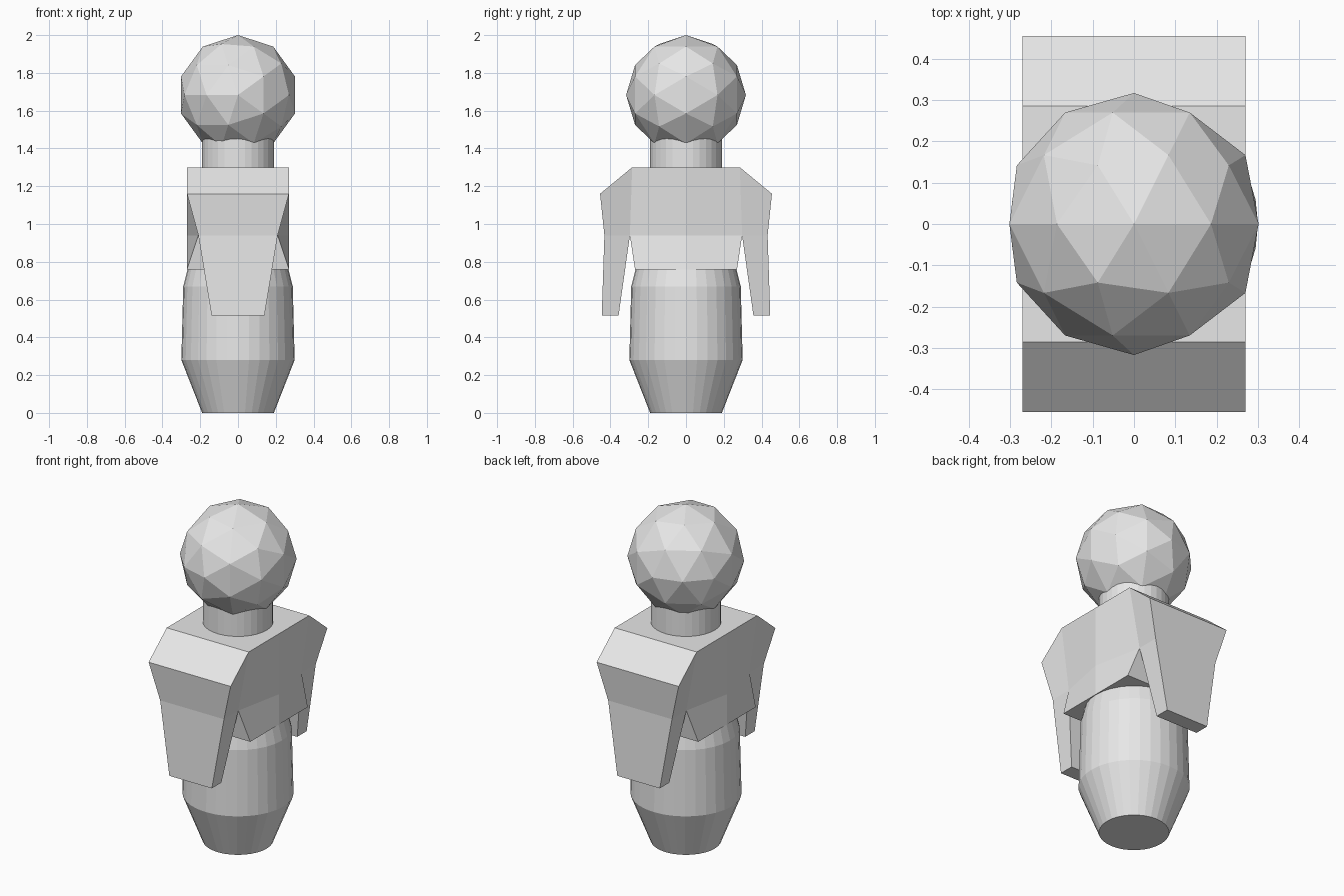
import bpy, bmesh, math
from mathutils import Matrix, Vector

cube = bpy.data.objects.get("Cube")
if cube:
    bpy.data.objects.remove(cube, do_unlink=True)

# Single pale grey material
grey = bpy.data.materials.new("pale_grey")
grey.use_nodes = True
colour = (0.8, 0.8, 0.8, 1)
grey.diffuse_color = colour
for node in grey.node_tree.nodes:
    if node.type == 'BSDF_PRINCIPLED':
        node.inputs["Base Color"].default_value = colour


def make_object(name, bm, mirror=False):
    if not mirror:
        bmesh.ops.remove_doubles(bm, verts=bm.verts, dist=0.0001)
    bmesh.ops.recalc_face_normals(bm, faces=bm.faces)
    mesh = bpy.data.meshes.new(name)
    bm.to_mesh(mesh)
    bm.free()
    mesh.materials.append(grey)
    obj = bpy.data.objects.new(name, mesh)
    bpy.context.collection.objects.link(obj)
    if mirror:
        mod = obj.modifiers.new("mirror_front_back", 'MIRROR')
        mod.use_axis = (False, True, False)
    return obj


# Body and neck: one turned profile of (radius, height)
profile = [(0, 0), (0.19, 0), (0.30, 0.28), (0.29, 0.67), (0.267, 0.76),
           (0.19, 0.92), (0.19, 1.5), (0, 1.5)]
bm = bmesh.new()
verts = [bm.verts.new((r, 0, z)) for r, z in profile]
edges = [bm.edges.new(pair) for pair in zip(verts, verts[1:])]
bmesh.ops.spin(bm, geom=verts + edges, cent=(0, 0, 0), axis=(0, 0, 1),
               angle=math.tau, steps=32, use_merge=True)
make_object("body_and_neck", bm)

# Torso and arms: half of a side outline as (y, z, half width), mirrored
points = {
    "top": (0, 1.30, 0.27), "collar": (0.285, 1.30, 0.27),
    "shoulder": (0.455, 1.16, 0.27), "elbow": (0.432, 0.94, 0.21),
    "hand_out": (0.446, 0.515, 0.14), "hand_in": (0.357, 0.515, 0.14),
    "armpit": (0.297, 0.94, 0.21), "hem": (0.27, 0.76, 0.27),
    "hem_mid": (0, 0.76, 0.27), "side_mid": (0, 0.94, 0.27),
}
panels = ["top collar armpit side_mid", "collar shoulder elbow armpit",
          "elbow hand_out hand_in armpit", "side_mid armpit hem hem_mid"]
bm = bmesh.new()
sides = [{k: bm.verts.new((s * w, y, z)) for k, (y, z, w) in points.items()}
         for s in (1, -1)]
for panel in panels:
    for side in sides:
        bm.faces.new([side[k] for k in panel.split()])
rim = list(points)[:-1]
for a, b in zip(rim, rim[1:]):
    bm.faces.new((sides[0][a], sides[0][b], sides[1][b], sides[1][a]))
make_object("torso_and_arms", bm, mirror=True)

# Head: half of a faceted ball, mirrored front to back
bm = bmesh.new()
bmesh.ops.create_icosphere(bm, subdivisions=2, radius=0.317,
                           matrix=Matrix.Rotation(math.pi / 2, 4, 'X'))
bmesh.ops.bisect_plane(bm, geom=bm.verts[:] + bm.edges[:] + bm.faces[:],
                       dist=0.0005, plane_co=(0, 0, 0), plane_no=(0, 1, 0),
                       clear_inner=True)
head = make_object("head", bm, mirror=True)
head.location = Vector((0, 0, 1.683))
